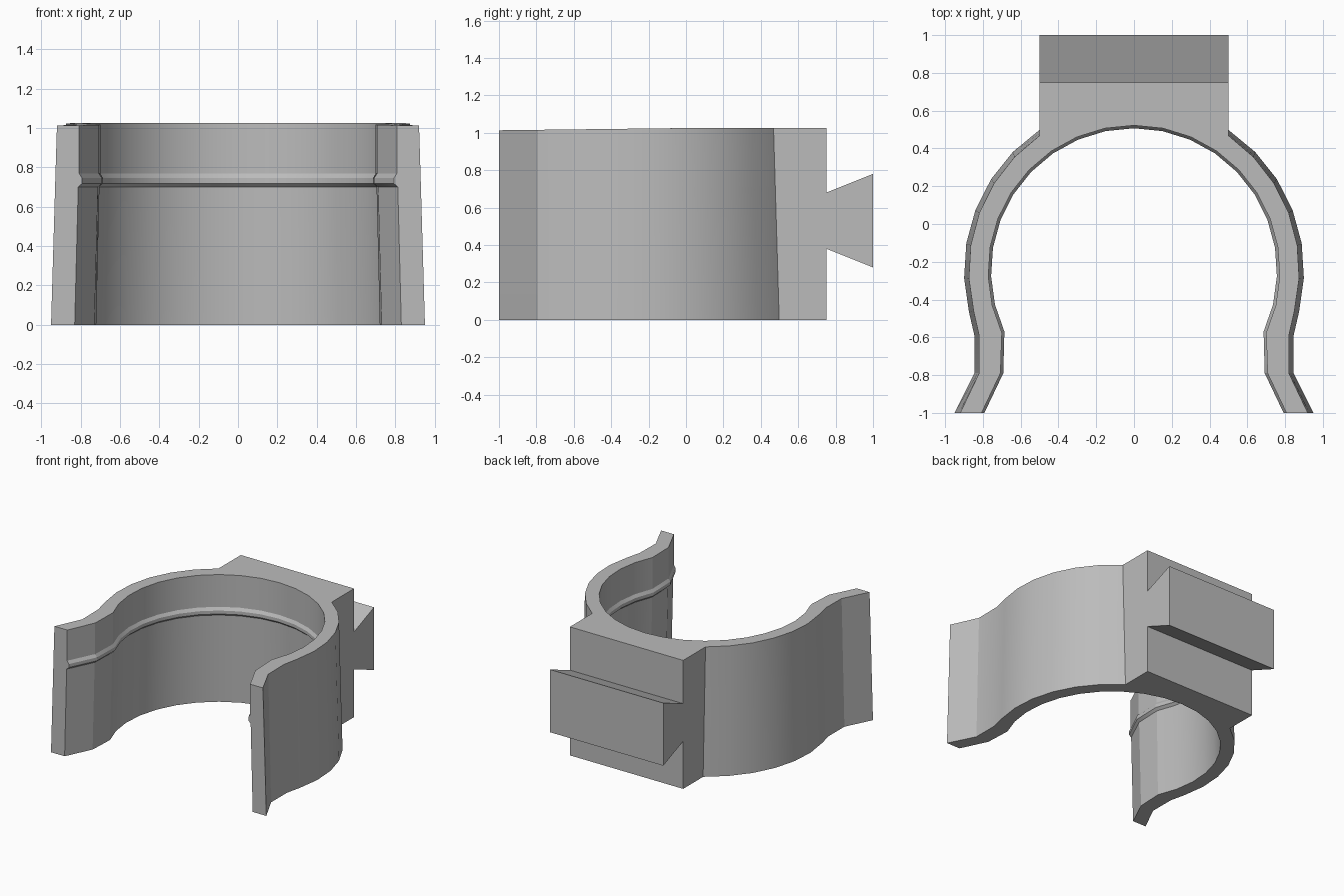
import bpy, bmesh
from math import sin, cos, acos, radians

cube = bpy.data.objects.get("Cube")
if cube:
    bpy.data.objects.remove(cube)

grey = bpy.data.materials.new("plain_grey")
grey.use_nodes = True
colour = (0.5, 0.5, 0.5, 1)
grey.diffuse_color = colour
grey.node_tree.nodes["Principled BSDF"].inputs["Base Color"].default_value = colour

HEIGHT, CENTRE_Y = 1.025, -0.25
BLOCK_X, BLOCK_Y = 0.5, 0.75


def arc(radius, start, end, steps):
    angles = [start + (end - start) * i / steps for i in range(steps + 1)]
    return [(radius * cos(a), CENTRE_Y + radius * sin(a)) for a in angles]


def mirrored(half):
    """Extend a right-hand run of points with its left-hand mirror image."""
    return half + [(-x, y) for x, y in reversed(half)]


def outline(z, bore):
    """Closed clip outline at one height: bore side, then outer side."""
    t = z / HEIGHT
    inner = [(bore + 0.035, -1), (bore - 0.065, -0.79)]
    inner += arc(bore, radians(-25), radians(90), 10)[:-1]
    inner = inner + [(0, CENTRE_Y + bore)] + [(-x, y) for x, y in reversed(inner)]
    r = 0.9 - 0.025 * t
    outer = [(0.95 - 0.03 * t, -1), (0.845 - 0.025 * t, -0.79), (0.845 - 0.025 * t, -0.59)]
    outer += arc(r, radians(-14), acos(BLOCK_X / r), 6)
    outer.append((BLOCK_X, BLOCK_Y))
    return inner + list(reversed(mirrored(outer)))


def finish(name, bm, smooth_angle):
    bmesh.ops.recalc_face_normals(bm, faces=bm.faces)
    mesh = bpy.data.meshes.new(name)
    bm.to_mesh(mesh)
    bm.free()
    mesh.materials.append(grey)
    obj = bpy.data.objects.new(name, mesh)
    bpy.context.collection.objects.link(obj)
    bpy.ops.object.select_all(action="DESELECT")
    obj.select_set(True)
    bpy.context.view_layer.objects.active = obj
    if smooth_angle:
        bpy.ops.object.shade_smooth_by_angle(angle=radians(smooth_angle))
    return obj


def loft(name, rings, smooth_angle=0):
    """Skin a stack of matching closed rings and cap both ends."""
    bm = bmesh.new()
    loops = [[bm.verts.new(p) for p in ring] for ring in rings]
    for low, high in zip(loops, loops[1:]):
        for i in range(len(low)):
            j = (i + 1) % len(low)
            bm.faces.new((low[i], low[j], high[j], high[i]))
    for cap in (loops[0], loops[-1]):
        bm.faces.new(cap)
    return finish(name, bm, smooth_angle)


# Open clip ring with its back block and a snap bead around the bore
levels = [(0, 0.795), (0.7, 0.777), (0.718, 0.757), (0.745, 0.757),
          (0.768, 0.772), (HEIGHT, 0.772)]
rings = []
for z, bore in levels:
    # The rim dips slightly towards the mouth
    dip = 0.012 if z == HEIGHT else 0
    rings.append([(x, y, z - dip * max(0, -y)) for x, y in outline(z, bore)])
loft("clip_ring", rings, 20)

# Dovetail rail across the back, slightly sunk into the block
profile = [(BLOCK_Y - 0.01, 0.384), (1, 0.28), (1, 0.78), (BLOCK_Y - 0.01, 0.676)]
loft("dovetail_rail", [[(x, y, z) for y, z in profile] for x in (-BLOCK_X, BLOCK_X)])
